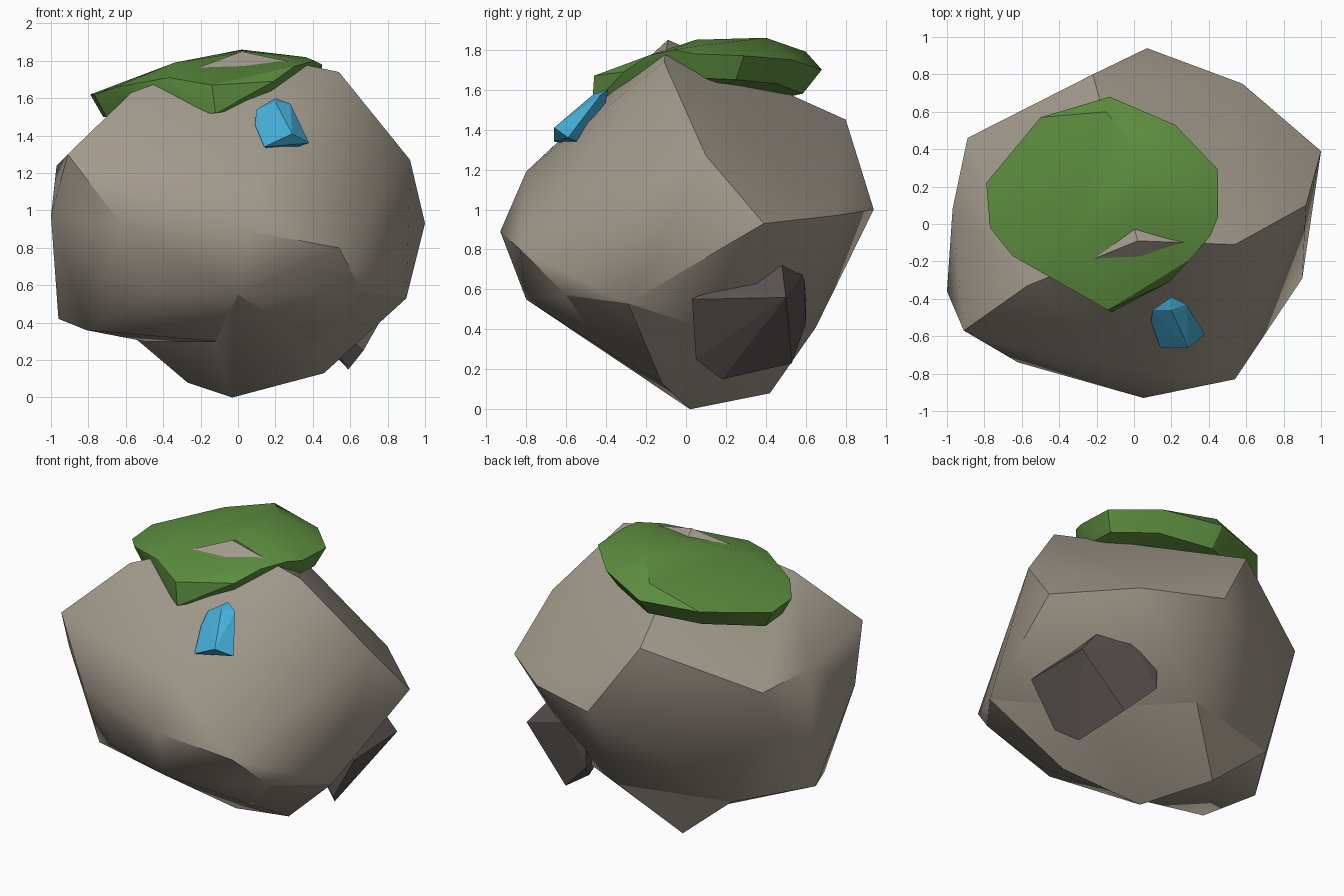
import bpy, bmesh, math

cube = bpy.data.objects.get("Cube")
if cube:
    bpy.data.objects.remove(cube, do_unlink=True)


def material(name, rgb):
    mat = bpy.data.materials.new(name)
    mat.use_nodes = True
    color = (*rgb, 1)
    mat.diffuse_color = color
    bsdf = next(n for n in mat.node_tree.nodes if n.type == "BSDF_PRINCIPLED")
    bsdf.inputs["Base Color"].default_value = color
    bsdf.inputs["Roughness"].default_value = 0.9
    return mat


def faceted_solid(name, corners, mat, smooth_angle=None):
    """Wrap a closed faceted skin around a few corner points."""
    bm = bmesh.new()
    for corner in corners:
        bm.verts.new(corner)
    hull = bmesh.ops.convex_hull(bm, input=bm.verts[:])
    unused = {g for g in hull["geom_interior"] + hull["geom_unused"]
              if isinstance(g, bmesh.types.BMVert)}
    bmesh.ops.delete(bm, geom=list(unused), context="VERTS")
    bmesh.ops.recalc_face_normals(bm, faces=bm.faces[:])
    mesh = bpy.data.meshes.new(name)
    bm.to_mesh(mesh)
    bm.free()
    mesh.materials.append(mat)
    obj = bpy.data.objects.new(name, mesh)
    bpy.context.collection.objects.link(obj)
    if smooth_angle:
        bpy.ops.object.select_all(action="DESELECT")
        obj.select_set(True)
        bpy.context.view_layer.objects.active = obj
        bpy.ops.object.shade_smooth_by_angle(angle=math.radians(smooth_angle))
    return obj


stone = material("warm grey stone", (0.36, 0.32, 0.26))
dark_stone = material("dark stone", (0.10, 0.085, 0.08))
moss_green = material("moss green", (0.11, 0.27, 0.05))
crystal_blue = material("crystal blue", (0.06, 0.42, 0.68))

# Boulder: crest, waist and underside corners
crest = [(0.54, -0.11, 1.74), (0.02, -0.09, 1.85), (-0.57, -0.33, 1.63),
         (-0.91, -0.57, 1.3), (-0.97, 0.08, 1.24), (-0.89, 0.46, 1.2),
         (-0.22, 0.8, 1.45), (0.92, 0.1, 1.27), (0.1, -0.8, 1.19)]
waist = [(1, 0.39, 0.93), (0.58, 0.75, 0.97), (0.07, 0.94, 1),
         (-1, -0.36, 0.97), (-0.62, -0.74, 0.92), (0.05, -0.93, 0.89),
         (0.54, -0.83, 0.8)]
left_underside = [(-0.81, -0.31, 0.36), (-0.96, 0, 0.42), (-0.45, -0.66, 0.56)]
underside = [(0.9, -0.29, 0.53), (0.66, -0.6, 0.57), (0, -0.8, 0.55),
             (-0.5, 0.35, 0.3), (-0.66, 0.46, 0.41), (-0.12, -0.39, 0.3),
             (0.4, -0.41, 0.3), (0.05, 0.65, 0.41), (0.55, 0.32, 0.33)]
faceted_solid("boulder_body", crest + waist + left_underside + underside,
              stone, 38)

# Pointed foot of the boulder
foot = [(-0.03, 0.02, 0), (-0.27, 0.42, 0.08), (0.46, -0.12, 0.13)]
faceted_solid("boulder_foot", foot + underside, stone, 38)

# Moss cap: rim, domed top and tucked-in lower edge
rim = [(-0.13, 0.68, 1.7), (0.22, 0.53, 1.75), (0.45, 0.29, 1.77),
       (0.45, 0.04, 1.78), (0.41, -0.06, 1.8), (0.3, -0.19, 1.77),
       (0.19, -0.31, 1.69), (-0.14, -0.46, 1.67), (-0.37, -0.33, 1.71),
       (-0.65, -0.17, 1.66), (-0.77, -0.02, 1.62), (-0.79, 0.22, 1.62),
       (-0.5, 0.57, 1.68)]
dome = [(-0.34, -0.1, 1.79), (0.05, 0.05, 1.85), (0.02, 0.4, 1.86),
        (0.36, 0.06, 1.82), (-0.15, 0.6, 1.79)]
tuck = [(x * 0.9 - 0.01, y * 0.86, z - 0.12) for x, y, z in rim]
tuck.append((-0.12, -0.47, 1.52))
faceted_solid("moss_cap", rim + dome + tuck, moss_green, 30)

# Crystal shard set into the front slope
faceted_solid("crystal_shard", [
    (0.2, -0.39, 1.6), (0.28, -0.43, 1.57), (0.1, -0.46, 1.54),
    (0.2, -0.46, 1.58), (0.09, -0.52, 1.46), (0.14, -0.66, 1.34),
    (0.29, -0.66, 1.41), (0.38, -0.59, 1.36), (0.2, -0.45, 1.3)],
    crystal_blue)

# Dark stone embedded in the lower side
faceted_solid("side_stone", [
    (0.84, 0.03, 0.55), (0.83, 0.5, 0.56), (0.67, 0.05, 0.25),
    (0.59, 0.18, 0.15), (0.52, 0.53, 0.23), (0.7, 0.48, 0.72),
    (0.7, 0.2, 0.65), (0.48, 0.59, 0.69), (0.32, 0.6, 0.58),
    (0.32, 0.6, 0.43), (0.4, 0.15, 0.5)], dark_stone)
